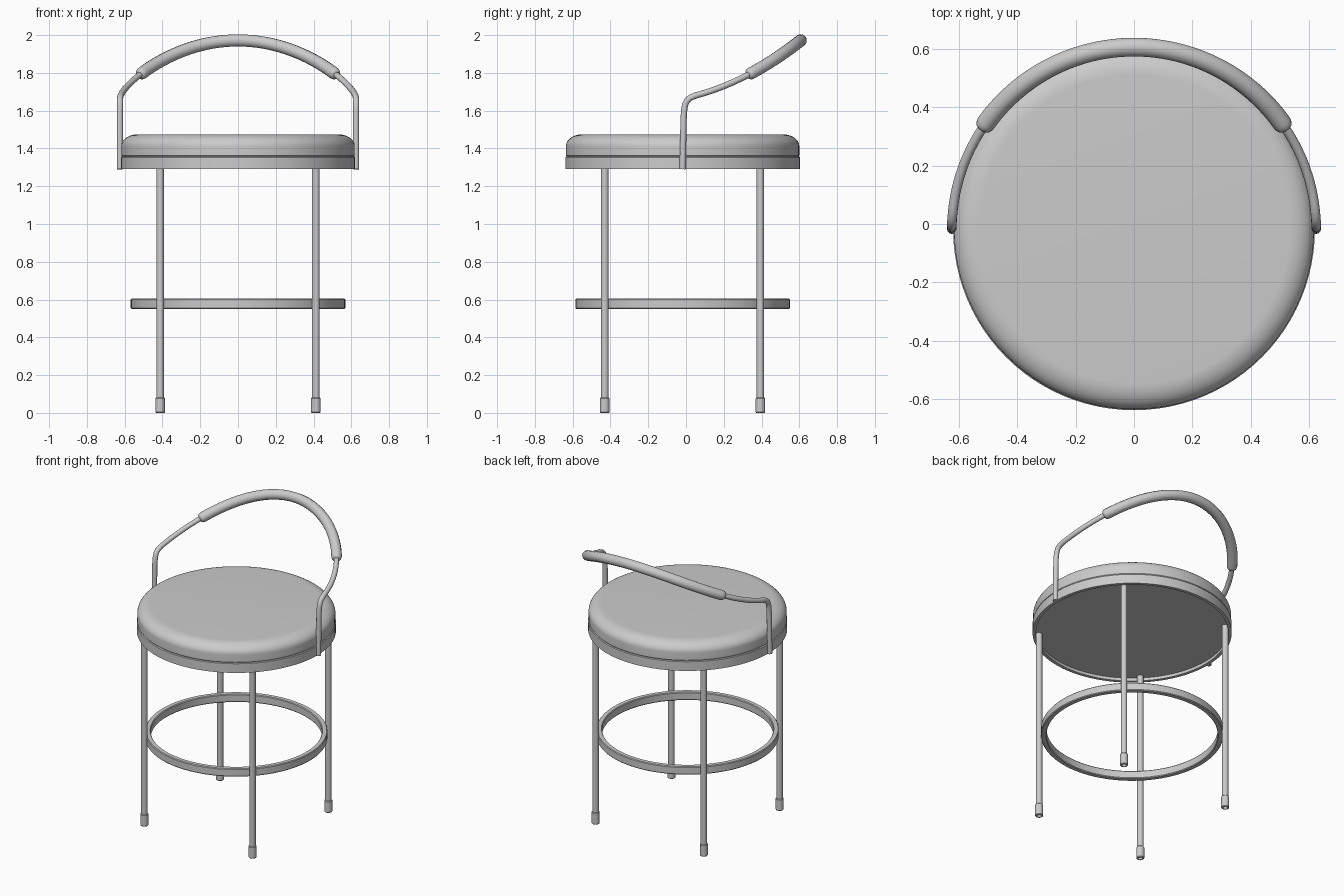
import bpy, math

if "Cube" in bpy.data.objects:
    bpy.data.objects.remove(bpy.data.objects["Cube"])

CY = -0.018  # common axis of the seat, legs and ring


def lathe(name, profile, x=0.0, y=CY, steps=64, closed=False):
    """Revolve (radius, z) points about a vertical axis."""
    verts, faces, rows = [], [], []
    for r, z in profile:
        n = 1 if r == 0 else steps
        rows.append([len(verts) + i for i in range(n)])
        for i in range(n):
            a = 2 * math.pi * i / steps
            verts.append((r * math.cos(a), r * math.sin(a), z))
    pairs = list(zip(rows, rows[1:]))
    if closed:
        pairs.append((rows[-1], rows[0]))
    for lo, hi in pairs:
        for i in range(steps):
            j = (i + 1) % steps
            quad = [lo[i % len(lo)], lo[j % len(lo)], hi[j % len(hi)], hi[i % len(hi)]]
            faces.append(list(dict.fromkeys(quad)))
    mesh = bpy.data.meshes.new(name)
    mesh.from_pydata(verts, [], faces)
    ob = bpy.data.objects.new(name, mesh)
    ob.location = (x, y, 0)
    bpy.context.collection.objects.link(ob)
    smooth(ob)
    return ob


def smooth(ob):
    bpy.ops.object.select_all(action='DESELECT')
    ob.select_set(True)
    bpy.context.view_layer.objects.active = ob
    if ob.type == 'CURVE':
        bpy.ops.object.convert(target='MESH')
    bpy.ops.object.shade_smooth_by_angle(angle=math.radians(35))


def tube(name, points, depth, radii=None):
    """Sweep a round section along a path."""
    cu = bpy.data.curves.new(name, 'CURVE')
    cu.dimensions = '3D'
    cu.bevel_depth = depth
    cu.bevel_resolution = 4
    cu.use_fill_caps = True
    sp = cu.splines.new('POLY')
    sp.points.add(len(points) - 1)
    for i, p in enumerate(points):
        sp.points[i].co = (*p, 1)
        sp.points[i].radius = radii[i] if radii else 1
    ob = bpy.data.objects.new(name, cu)
    bpy.context.collection.objects.link(ob)
    smooth(ob)


# Seat base with shallow recess underneath
lathe("seat_base", [(0, 1.31), (0.6, 1.31), (0.6, 1.29), (0.621, 1.29),
                    (0.621, 1.353), (0.616, 1.357), (0, 1.357)], steps=96)

# Cushion with a soft upper edge
edge = [(0.53 + 0.088 * math.cos(t), 1.412 + 0.063 * math.sin(t))
        for t in [math.pi / 2 * i / 10 for i in range(11)]]
lathe("seat_cushion", [(0, 1.355), (0.612, 1.355), (0.618, 1.362)] + edge + [(0, 1.475)],
      steps=96)

# Legs and hollow-ended feet
for sx, side in ((-1, "left"), (1, "right")):
    for sy, end in ((-1, "front"), (1, "back")):
        x, y = 0.412 * sx, CY + 0.412 * sy
        lathe(f"{end}_{side}_leg", [(0, 0.03), (0.02, 0.03), (0.02, 1.312), (0, 1.312)],
              x, y, 24)
        lathe(f"{end}_{side}_foot", [(0, 0.02), (0.015, 0.02), (0.015, 0), (0.022, 0),
                                     (0.025, 0.004), (0.025, 0.077), (0.022, 0.081),
                                     (0, 0.081)], x, y, 24)

# Foot ring
lathe("foot_ring", [(0.538, 0.55), (0.564, 0.55), (0.568, 0.555), (0.568, 0.6),
                    (0.564, 0.605), (0.538, 0.605), (0.534, 0.6), (0.534, 0.555)],
      steps=96, closed=True)

# Back rail: follows the seat circle in plan, rising towards the back
R = 0.625


def rail(a):
    y = CY + R * math.sin(a)
    d = y - 0.05
    return (R * math.cos(a), y, 1.68 + 0.262 * d + 0.47 * d * d)


half = [(R, -0.018, 1.29), (R, -0.013, 1.55), (R, -0.01, 1.6), (R, -0.005, 1.63),
        (R, 0.005, 1.653), (0.624, 0.022, 1.668)]
a0 = math.asin((0.05 - CY) / R)
arc = [rail(a0 + (math.pi - 2 * a0) * i / 60) for i in range(61)]
tube("back_rail", half + arc + [(-x, y, z) for x, y, z in reversed(half)], 0.0165)

# Padded grip with rounded ends
s, N = 0.585, 60
ts = [0, 0.002, 0.006, 0.012, 0.02] + [0.02 + 0.96 * i / N for i in range(1, N)]
ts += [0.98, 0.988, 0.994, 0.998, 1]
ends = [0.5, 0.72, 0.87, 0.97]
radii = ends + [1] * (len(ts) - 8) + ends[::-1]
tube("back_pad", [rail(s + (math.pi - 2 * s) * t) for t in ts], 0.033, radii)

# Consistent outward normals
for ob in bpy.context.scene.objects:
    bpy.context.view_layer.objects.active = ob
    bpy.ops.object.mode_set(mode='EDIT')
    bpy.ops.mesh.select_all(action='SELECT')
    bpy.ops.mesh.normals_make_consistent(inside=False)
    bpy.ops.object.mode_set(mode='OBJECT')
